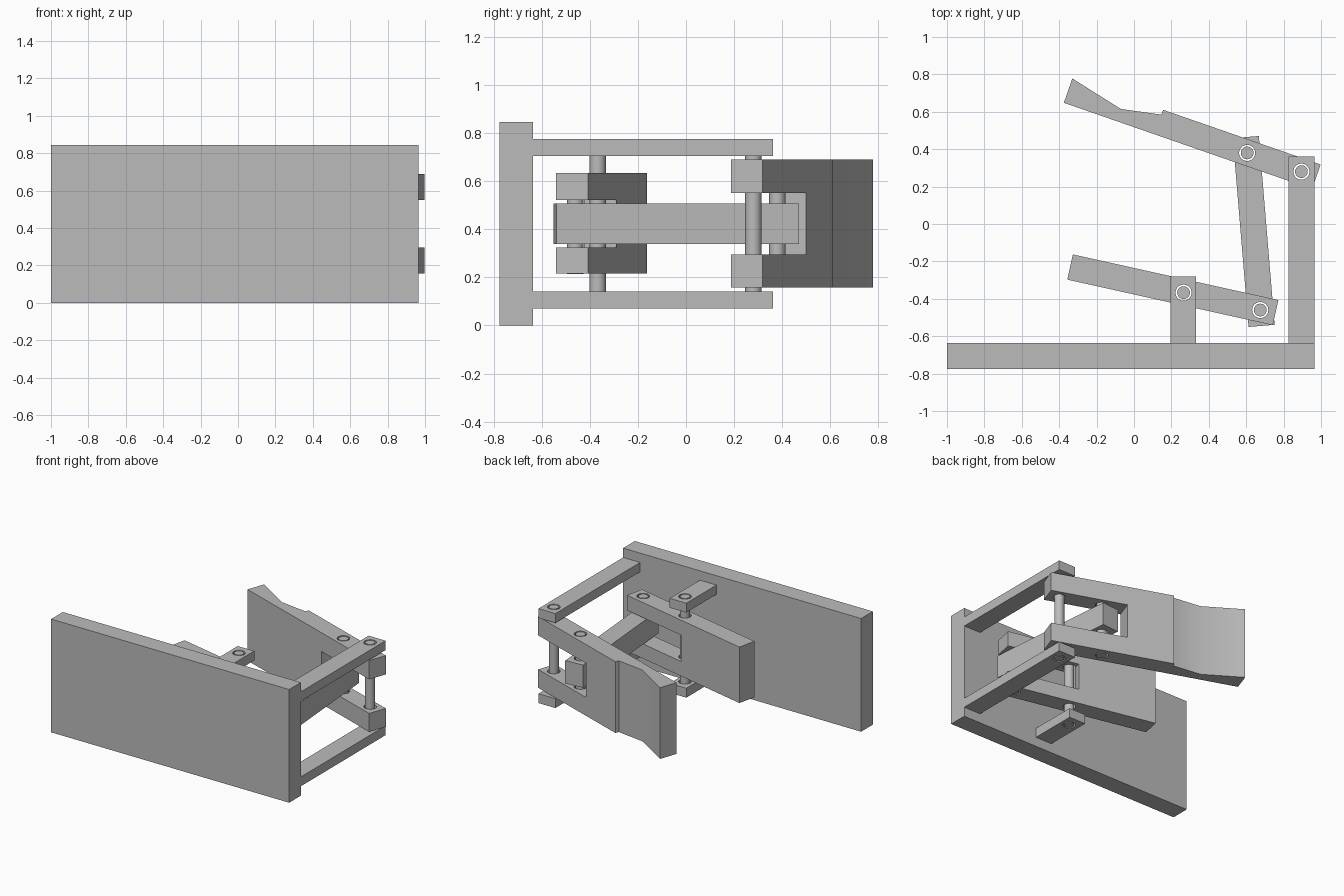
import bpy
import bmesh
import math
from mathutils import Vector

default = bpy.data.objects.get("Cube")
if default:
    bpy.data.objects.remove(default, do_unlink=True)

steel = bpy.data.materials.new("plain_grey")
steel.use_nodes = True
GREY = (0.5, 0.5, 0.5, 1)
steel.diffuse_color = GREY
steel.node_tree.nodes["Principled BSDF"].inputs["Base Color"].default_value = GREY

MID = 0.4225          # height of the symmetry plane
PIN_R, HOLE_R = 0.034, 0.043


def select(obj):
    bpy.ops.object.select_all(action='DESELECT')
    obj.select_set(True)
    bpy.context.view_layer.objects.active = obj


def prism(name, outline, z0, z1):
    """Extrude a plan outline between two heights."""
    bm = bmesh.new()
    face = bm.faces.new([bm.verts.new((x, y, z0)) for x, y in outline])
    top = bmesh.ops.extrude_face_region(bm, geom=[face])["geom"]
    verts = [v for v in top if isinstance(v, bmesh.types.BMVert)]
    bmesh.ops.translate(bm, verts=verts, vec=(0, 0, z1 - z0))
    bmesh.ops.recalc_face_normals(bm, faces=bm.faces)
    mesh = bpy.data.meshes.new(name)
    bm.to_mesh(mesh)
    bm.free()
    mesh.materials.append(steel)
    obj = bpy.data.objects.new(name, mesh)
    bpy.context.collection.objects.link(obj)
    return obj


def rect(x0, x1, y0, y1):
    return [(x0, y0), (x1, y0), (x1, y1), (x0, y1)]


def bar(a, b, width):
    """Plan outline of a straight bar from a to b."""
    a, b = Vector(a), Vector(b)
    d = (b - a).normalized()
    n = Vector((-d.y, d.x)) * width / 2
    return [a - n, b - n, b + n, a + n]


def circle(centre, r, sides=32):
    return [(centre[0] + r * math.cos(math.tau * i / sides),
             centre[1] + r * math.sin(math.tau * i / sides)) for i in range(sides)]


def cut(obj, outline, z0, z1):
    cutter = prism("cutter", outline, z0, z1)
    cutter.hide_render = True
    mod = obj.modifiers.new("cut", 'BOOLEAN')
    mod.operation, mod.solver, mod.object = 'DIFFERENCE', 'EXACT', cutter
    select(obj)
    bpy.ops.object.modifier_apply(modifier=mod.name)
    bpy.data.objects.remove(cutter, do_unlink=True)


def finish(obj, holes=()):
    for centre in holes:
        cut(obj, circle(centre, HOLE_R), -0.2, 1.2)
    select(obj)
    bpy.ops.object.shade_smooth_by_angle(angle=math.radians(30))


# Pivot positions in plan
lever_pivot = (0.265, -0.367)
lever_link = (0.675, -0.46)
jaw_link = (0.605, 0.38)
jaw_pivot = (0.895, 0.28)

# Base plate
finish(prism("base_plate", rect(-1, 0.965, -0.775, -0.637), 0, 0.845))

# Bracket arms, one pair above and one below
for level, z0 in (("lower", 0.07), ("upper", 0.705)):
    for kind, x0, x1, y1, hole in (("short", 0.195, 0.332, -0.282, lever_pivot),
                                   ("long", 0.825, 0.965, 0.362, jaw_pivot)):
        arm = prism(f"{level}_{kind}_arm", rect(x0, x1, -0.637, y1), z0, z0 + 0.07)
        finish(arm, [hole])

# Handle lever with a forked end
tail, tip = Vector((-0.342, -0.23)), Vector((0.757, -0.474))
along = (tip - tail).normalized()
lever = prism("handle_lever", bar(tail, tip, 0.138), 0.215, 0.633)
cut(lever, bar(tip - along * 0.54, tip + along * 0.1, 0.4), MID - 0.098, MID + 0.098)
finish(lever, [lever_pivot, lever_link])

# Connecting link between lever and jaw
a, b = Vector(jaw_link), Vector(lever_link)
reach = (b - a).normalized() * 0.085
finish(prism("connecting_link", bar(a - reach, b + reach, 0.14), MID - 0.085, MID + 0.085),
       [jaw_link, lever_link])

# Forked jaw with a stepped, flared nose
profile = [(-0.375, 0.648), (0.952, 0.187), (0.998, 0.318), (0.157, 0.61),
           (0.145, 0.585), (-0.07, 0.615), (-0.33, 0.778)]
jaw = prism("forked_jaw", profile, 0.158, 0.69)
heel = Vector((0.975, 0.252))
along = (Vector(profile[1]) - Vector(profile[0])).normalized()
cut(jaw, bar(heel - along * 0.553, heel + along * 0.1, 0.4), MID - 0.127, MID + 0.127)
finish(jaw, [jaw_link, jaw_pivot])

# Pivot pins, flush with the parts they join
for name, centre, half in (("lever_pivot_pin", lever_pivot, 0.3525),
                           ("lever_link_pin", lever_link, 0.209),
                           ("jaw_link_pin", jaw_link, 0.266),
                           ("jaw_pivot_pin", jaw_pivot, 0.3525)):
    finish(prism(name, circle(centre, PIN_R), MID - half, MID + half))
